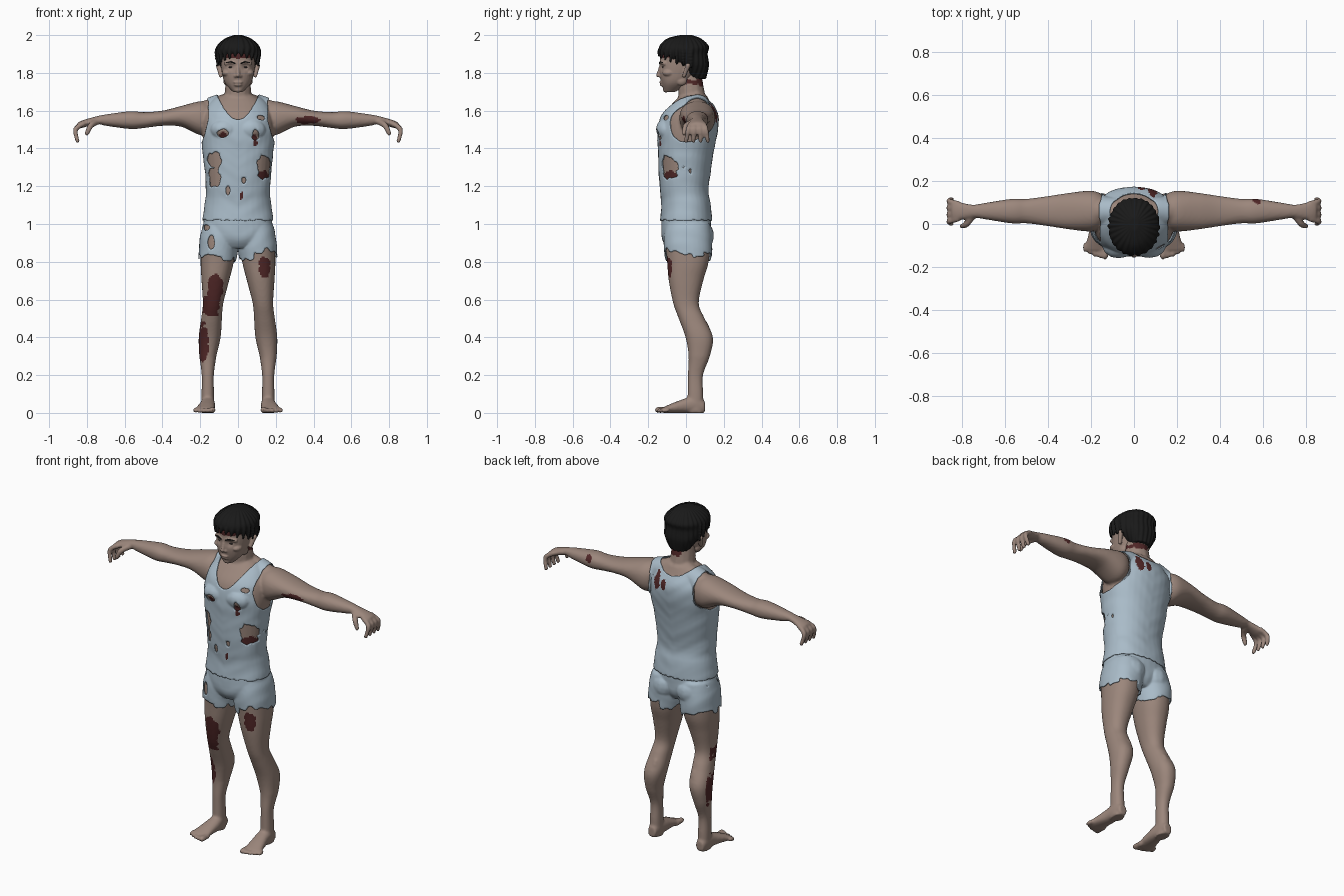
import bpy, bmesh, math
from mathutils import Vector, noise

default_cube = bpy.data.objects.get("Cube")
if default_cube:
    bpy.data.objects.remove(default_cube)

FRONT, BACK = -1, 1
SIDES = (1, -1)


def material(name, *colour):
    made = bpy.data.materials.new(name)
    made.use_nodes = True
    made.diffuse_color = (*colour, 1)
    made.node_tree.nodes["Principled BSDF"].inputs["Base Color"].default_value = (*colour, 1)
    return made


skin = material("skin", .33, .24, .2)
cloth = material("pale_blue_cloth", .4, .5, .58)
blood = material("dried_blood", .08, .02, .02)
black = material("black_hair", .01, .01, .01)
eye_colour = material("dark_eye", .05, .04, .04)

# One unit ball, reused for every rounded form
ball = bmesh.new()
bmesh.ops.create_uvsphere(ball, u_segments=12, v_segments=8, radius=1)
ball.verts.index_update()
BALL_POINTS = [vertex.co.copy() for vertex in ball.verts]
BALL_FACES = [[vertex.index for vertex in face.verts] for face in ball.faces]
ball.free()


def spline(rows, steps):
    """Smooth interpolation through rows of numbers."""
    result = []
    for start, end, before, after in zip(rows, rows[1:], rows[:1] + rows, rows[2:] + rows[-1:]):
        for step in range(steps):
            t = step / steps
            row = []
            for p, q, r, s in zip(before, start, end, after):
                leaving, arriving = (r - p) / 2, (s - q) / 2
                smooth = t * t * (3 - t - t)
                row.append(q + (r - q) * smooth + t * (1 - t) * (leaving * (1 - t) - arriving * t))
            result.append(row)
    return result + [rows[-1]]


def loft(bm, axis, rows, section, side=1, sides=32, squareness=.9):
    """Closed skin over oval sections; section gives two centres and two radii."""
    rings = []
    for along, *values in spline(rows, 5):
        centre_a, centre_b, radius_a, radius_b = section(along, *values)
        ring = []
        for corner in range(sides):
            angle = math.tau * corner / sides
            c, s = math.cos(angle), math.sin(angle)
            a = centre_a + radius_a * math.copysign(abs(c) ** squareness, c)
            b = centre_b + radius_b * math.copysign(abs(s) ** squareness, s)
            x, y, z = {"x": (along, a, b), "y": (a, along, b), "z": (a, b, along)}[axis]
            ring.append(bm.verts.new((side * x, y, z)))
        rings.append(ring)
    for lower, upper in zip(rings, rings[1:]):
        for corner in range(sides):
            following = (corner + 1) % sides
            bm.faces.new((lower[corner], lower[following], upper[following], upper[corner]))
    bm.faces.new(rings[0][::-1])
    bm.faces.new(rings[-1])


def blob(bm, side, x, y, z, *radii):
    wide, deep, tall = radii if len(radii) == 3 else radii * 3
    verts = [bm.verts.new((side * x + wide * p.x, y + deep * p.y, z + tall * p.z)) for p in BALL_POINTS]
    for face in BALL_FACES:
        bm.faces.new([verts[index] for index in face])


def chain(bm, side, *points):
    """Row of overlapping balls: x, y, z, radius."""
    for point in spline(points, 6):
        blob(bm, side, *point)


def add_object(name, bm, *materials):
    bmesh.ops.recalc_face_normals(bm, faces=bm.faces)
    mesh = bpy.data.meshes.new(name)
    bm.to_mesh(mesh)
    bm.free()
    made = bpy.data.objects.new(name, mesh)
    bpy.context.collection.objects.link(made)
    for entry in materials:
        mesh.materials.append(entry)
    mesh.shade_smooth()
    return made


def fuse(name, bm, voxel, *materials):
    """Blend overlapping volumes into one sculpted surface."""
    made = add_object(name, bm)
    remesh = made.modifiers.new("blend", "REMESH")
    remesh.mode, remesh.voxel_size = "VOXEL", voxel
    soften = made.modifiers.new("soften", "SMOOTH")
    soften.factor, soften.iterations = .5, 4
    depsgraph = bpy.context.evaluated_depsgraph_get()
    mesh = bpy.data.meshes.new_from_object(made.evaluated_get(depsgraph))
    made.modifiers.clear()
    made.data = mesh
    mesh.materials.clear()
    for entry in materials:
        mesh.materials.append(entry)
    mesh.shade_smooth()
    return made


def inside(point, normal, facing, patches):
    """Ragged ovals on the front or back: x, z and two radii."""
    if normal.y * facing < -.3:
        return False
    px, _, pz = point
    for x, z, wide, tall in patches:
        distance = ((px - x) / wide) ** 2 + ((pz - z) / tall) ** 2
        if distance < 2 and distance + .6 * noise.noise(point * 45) < 1:
            return True
    return False


def stain(target, facing, *patches):
    for face in target.data.polygons:
        if inside(face.center, face.normal, facing, patches):
            face.material_index = 1


def upright(z, y, wide, deep):
    return 0, y, wide, deep


# Torso and neck
bm = bmesh.new()
loft(bm, "z", [(.88, 0, .1, .09), (.94, 0, .17, .12), (1.1, 0, .165, .12), (1.2, -.01, .16, .12),
               (1.4, 0, .18, .14), (1.5, .01, .19, .15), (1.58, .02, .18, .14),
               (1.64, .03, .14, .1), (1.68, .04, .09, .07)], upright)
chain(bm, 1, (0, .04, 1.6, .08), (0, .03, 1.68, .073), (0, .02, 1.78, .065))

for side in SIDES:
    # Shoulder, chest and hip muscles
    chain(bm, side, (.04, .06, 1.65, .05), (.12, .06, 1.61, .06), (.2, .06, 1.57, .075))
    blob(bm, side, .07, -.1, 1.5, .07, .05, .05)
    blob(bm, side, .23, .05, 1.57, .07, .08, .07)
    blob(bm, side, .08, .07, .94, .07, .07, .07)
    # Arm and palm
    loft(bm, "x", [(.15, 1.56, .08, .08), (.2, 1.56, .095, .09), (.3, 1.57, .085, .055),
                   (.4, 1.56, .07, .04), (.5, 1.55, .057, .042), (.57, 1.55, .057, .047),
                   (.7, 1.55, .037, .03), (.75, 1.55, .03, .02), (.82, 1.53, .043, .02),
                   (.85, 1.52, .04, .016)],
         lambda x, z, deep, tall: (.06, z, deep, tall), side)
    # Curled fingers and thumb
    for finger in range(4):
        root = .095 - .024 * finger
        tip = root + (root - .06) * .6
        chain(bm, side, (.82, root, 1.53, .014), (.86, (root + tip) / 2, 1.5, .014),
              (.85, tip, 1.44, .012))
    chain(bm, side, (.75, .04, 1.54, .018), (.78, 0, 1.52, .016), (.8, -.01, 1.48, .013))
    # Leg, leaning outward to the calf
    loft(bm, "z", [(0, .05, .034), (.1, .05, .033), (.2, .05, .032), (.3, .07, .045), (.4, .07, .058),
                   (.5, .03, .055), (.58, 0, .054), (.7, 0, .073), (.8, .01, .088), (.92, .01, .095),
                   (1, .01, .085)],
         lambda z, y, radius: (min(.16, .19 - z / 10), y, radius, radius * 1.25), side)
    blob(bm, side, .13, -.04, .6, .03, .025, .04)
    blob(bm, side, .13, .08, .42, .03, .05, .08)
    # Foot and toes
    loft(bm, "y", [(-.12, .055, .015), (-.05, .045, .03), (.05, .035, .045), (.1, .025, .03)],
         lambda y, wide, tall: (.16 - .15 * min(y, 0), tall, wide, tall), side)
    for toe in range(5):
        x, radius = .135 + .023 * toe, .012 if toe else .016
        chain(bm, side, (x, -.1, .015, radius), (x, toe * toe * .002 - .15, radius, radius))

body = fuse("body", bm, .0075, skin, blood)
for vertex in body.data.vertices:
    vertex.co.z = max(vertex.co.z, 0)


def garment(name, keep, lift):
    """Cloth lifted off the body, cut by a rule, with softened edges."""
    bm = bmesh.new()
    bm.from_mesh(body.data)
    bm.normal_update()
    cut = [face for face in bm.faces if not keep(face.calc_center_median(), face.normal)]
    for vertex in bm.verts:
        vertex.co += vertex.normal * lift(vertex.co)
    bmesh.ops.delete(bm, geom=cut, context="FACES")
    rims = []
    for vertex in bm.verts:
        rim = [edge.other_vert(vertex) for edge in vertex.link_edges if edge.is_boundary]
        if len(rim) == 2:
            rims.append((vertex, *rim))
    for _ in range(4):
        moved = [vertex.co / 2 + (before.co + after.co) / 4 for vertex, before, after in rims]
        for (vertex, *_), position in zip(rims, moved):
            vertex.co = position
    made = add_object(name, bm, cloth, blood)
    thickness = made.modifiers.new("thickness", "SOLIDIFY")
    thickness.thickness, thickness.offset = .005, -1
    return made


def folds(point):
    x, y, z = point
    return .003 * noise.noise(Vector((x * 7 + z * 5, y * 6, z * 17 - abs(x) * 12)))


# Torn sleeveless shirt
TEARS = [(-.08, 1.48, .03, .02), (.09, 1.47, .016, .03), (.12, 1.56, .02, .013), (-.12, 1.34, .035, .045),
         (-.12, 1.25, .03, .055), (.13, 1.3, .035, .06), (-.05, 1.18, .012, .024), (.03, 1.23, .012, .02)]


def shirt_area(point, normal):
    x, z = abs(point.x), point.z
    armhole = .15 + (1.2 * (1.6 - z) ** 2 if z < 1.6 else .15 * (z - 1.6))
    neckline = 1.55 + 11 * x * x if point.y < .06 else 1.63 + 4 * x * x
    if z < 1.02 or x > .21 or z > neckline or (z > 1.43 and x > armhole):
        return False
    return not inside(point, normal, FRONT, TEARS)


shirt = garment("tank_top", shirt_area,
                lambda point: .01 + folds(point) + .05 * max(0, .12 - abs(point.z - 1.02)))
stain(shirt, BACK, (.085, 1.59, .022, .05), (.035, 1.58, .016, .03))
stain(shirt, FRONT, (.09, 1.43, .012, .02), (.02, 1.15, .01, .02))


# Ragged shorts
def shorts_area(point, normal):
    x, y, z = point
    hem = (.815 if abs(x) < .085 else .835) + .03 * noise.noise(point * 28)
    if y < 0:
        hem += .04 * math.exp(-((x - .15) / .03) ** 2)
    if not hem < z < 1.04 or abs(x) > .25:
        return False
    return not inside(point, normal, FRONT, [(-.14, .9, .016, .04), (-.16, .98, .016, .014)])


garment("shorts", shorts_area, lambda point: .009 + folds(point) + .02 * max(0, .95 - point.z))

# Wounds on the skin
stain(body, FRONT, (.14, .77, .03, .055), (-.12, .66, .04, .08), (-.145, .57, .05, .06),
      (-.185, .37, .03, .1), (.37, 1.55, .07, .02), (.13, 1.25, .03, .035), (-.08, 1.47, .02, .015),
      (.085, 1.45, .015, .03))
stain(body, BACK, (.57, 1.57, .02, .02), (.02, 1.75, .05, .02))

# Head, nose, lips and chin
bm, eyes, brows = bmesh.new(), bmesh.new(), bmesh.new()
loft(bm, "z", [(1.7, -.085, .028, .03), (1.745, -.06, .068, .07), (1.8, -.04, .085, .1),
               (1.87, -.02, .093, .118), (1.91, -.02, .09, .114), (1.97, -.02, .04, .05)], upright)
chain(bm, 1, (0, -.132, 1.84, .009), (0, -.146, 1.788, .012))
blob(bm, 1, 0, -.13, 1.75, .026, .012, .006)
blob(bm, 1, 0, -.127, 1.736, .022, .012, .007)
blob(bm, 1, 0, -.106, 1.712, .026, .016, .016)
for side in SIDES:
    # Nostril, brow ridge, cheek, jaw and ear
    blob(bm, side, .013, -.138, 1.784, .009)
    chain(bm, side, (.012, -.131, 1.85, .011), (.035, -.128, 1.856, .011), (.062, -.112, 1.85, .012))
    blob(bm, side, .058, -.09, 1.8, .028, .035, .02)
    blob(bm, side, .06, -.025, 1.757, .018, .03, .025)
    chain(bm, side, (.092, -.01, 1.785, .01), (.103, .01, 1.838, .014))
    # Eye and eyebrow
    blob(eyes, side, .036, -.115, 1.83, .015, .012, .006)
    chain(brows, side, (.016, -.139, 1.85, .004), (.036, -.136, 1.858, .004), (.062, -.122, 1.854, .003))
head = fuse("head", bm, .004, skin, blood)
for vertex in head.data.vertices:
    for side in SIDES:
        distance = (vertex.co - Vector((side * .036, -.13, 1.83))).length
        vertex.co.y += .01 * math.exp(-(distance / .018) ** 2)
stain(head, FRONT, (0, 1.89, .09, .014))
add_object("eyes", eyes, eye_colour)
add_object("eyebrows", brows, black)

# Hair cap with a parted fringe
bm = bmesh.new()
loft(bm, "z", [(1.77, .06, .055, .045), (1.84, .03, .1, .09), (1.9, -.01, .113, .123),
               (1.94, -.01, .112, .13), (1.98, -.01, .07, .09), (2, 0, .02, .03)], upright)
for side in SIDES:
    for lock in range(7):
        angle = .15 + .28 * lock
        x, y, z = .108 * math.sin(angle), -.01 - .133 * math.cos(angle), 1.89 - .01 * lock
        chain(bm, side, (x * .5, y * .7, 1.96, .018), (x, y * .95, 1.92, .014), (x, y, z, .006))
hair = fuse("hair", bm, .004, black)
for vertex in hair.data.vertices:
    angle = math.atan2(vertex.co.x, vertex.co.y)
    vertex.co += vertex.normal * .02 * math.sin(26 * angle) * min(.1, vertex.co.xy.length)
